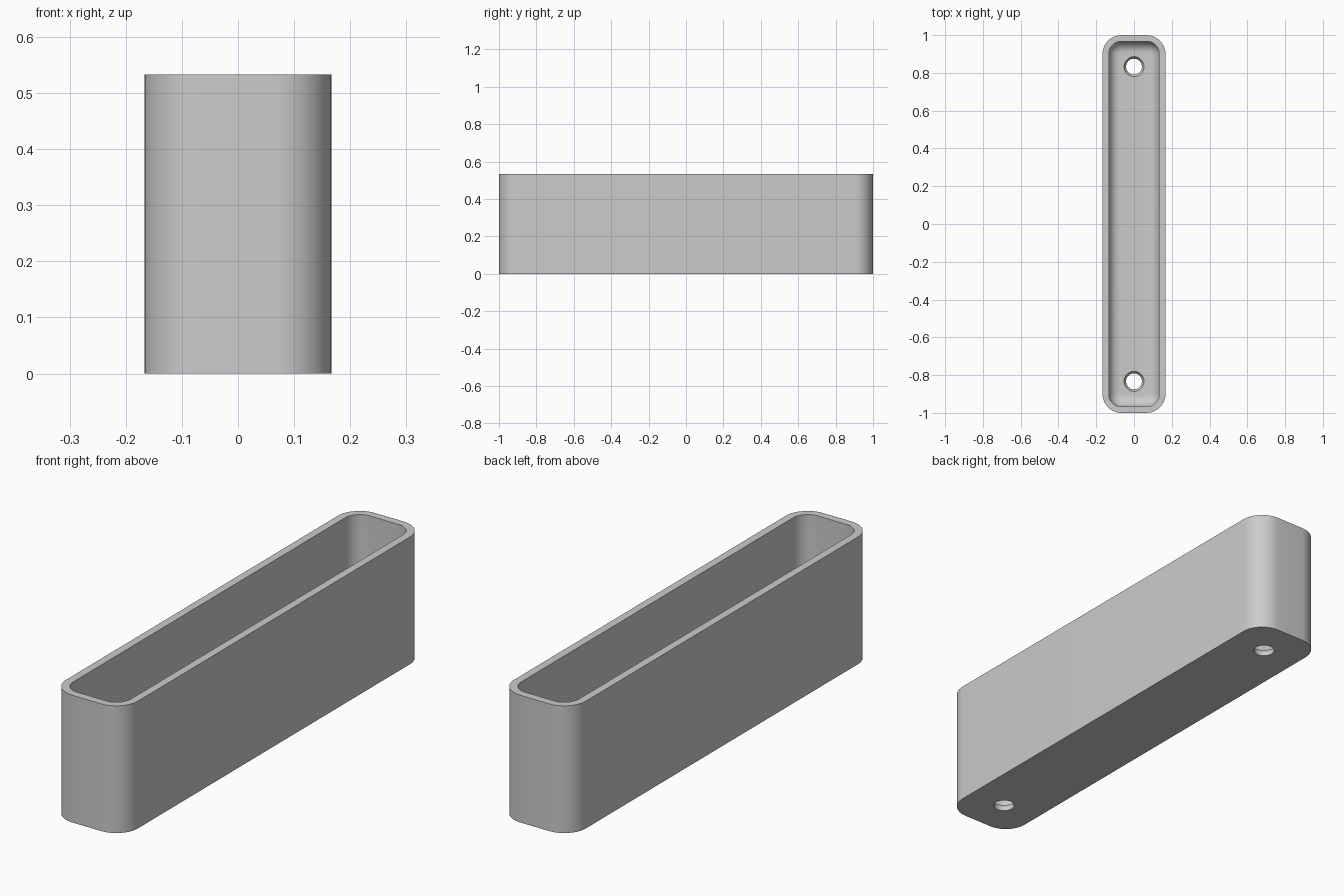
import bpy, bmesh
from math import sin, cos, pi, radians

cube = bpy.data.objects.get("Cube")
if cube:
    bpy.data.objects.remove(cube, do_unlink=True)

HALF_X, HALF_Y, HEIGHT = 1 / 6, 1.0, 0.533
CORNER, WALL, FLOOR = 0.1, 0.033, 0.033
FILLET = 0.06
HOLE_Y = 0.833

grey = bpy.data.materials.new("plain grey")
grey.use_nodes = True
colour = (0.6, 0.6, 0.6, 1)
grey.diffuse_color = colour
grey.node_tree.nodes["Principled BSDF"].inputs["Base Color"].default_value = colour


def rounded_ring(inset, z, steps=12):
    """Rounded rectangle outline, inset from the outer wall."""
    r = CORNER - inset
    cx, cy = HALF_X - CORNER, HALF_Y - CORNER
    ring = []
    for q, (sx, sy) in enumerate([(1, 1), (-1, 1), (-1, -1), (1, -1)]):
        for i in range(steps + 1):
            a = (q + i / steps) * pi / 2
            ring.append((sx * cx + r * cos(a), sy * cy + r * sin(a), z))
    return ring


def circle_ring(r, y, z, steps=48):
    return [(r * cos(2 * pi * i / steps), y + r * sin(2 * pi * i / steps), z)
            for i in range(steps)]


def loft(name, rings):
    """Skin a stack of outlines and cap both ends."""
    bm = bmesh.new()
    loops = [[bm.verts.new(p) for p in ring] for ring in rings]
    n = len(loops[0])
    for a, b in zip(loops, loops[1:]):
        for i in range(n):
            j = (i + 1) % n
            bm.faces.new((a[i], a[j], b[j], b[i]))
    bm.faces.new(loops[0][::-1])
    bm.faces.new(loops[-1])
    bmesh.ops.recalc_face_normals(bm, faces=bm.faces)
    mesh = bpy.data.meshes.new(name)
    bm.to_mesh(mesh)
    bm.free()
    mesh.materials.append(grey)
    obj = bpy.data.objects.new(name, mesh)
    bpy.context.collection.objects.link(obj)
    return obj


# Tray: outer wall, rim, inner wall, then a filleted floor
rings = [rounded_ring(0, 0), rounded_ring(0, HEIGHT), rounded_ring(WALL, HEIGHT)]
for i in range(9):
    a = i / 8 * pi / 2
    rings.append(rounded_ring(WALL + FILLET * (1 - cos(a)),
                              FLOOR + FILLET * (1 - sin(a))))
tray = loft("tray", rings)

bpy.context.view_layer.objects.active = tray
tray.select_set(True)

# Countersunk screw holes near both ends
for side in (-1, 1):
    y = side * HOLE_Y
    cutter = loft("hole_cutter", [circle_ring(0.042, y, -0.05),
                                  circle_ring(0.042, y, FLOOR / 2),
                                  circle_ring(0.053, y, FLOOR),
                                  circle_ring(0.053, y, FLOOR + 0.1)])
    cutter.hide_render = True
    cut = tray.modifiers.new("hole", "BOOLEAN")
    cut.operation = "DIFFERENCE"
    cut.solver = "EXACT"
    cut.object = cutter
    bpy.ops.object.modifier_apply(modifier=cut.name)
    bpy.data.objects.remove(cutter, do_unlink=True)

bpy.ops.object.shade_smooth_by_angle(angle=radians(30))
